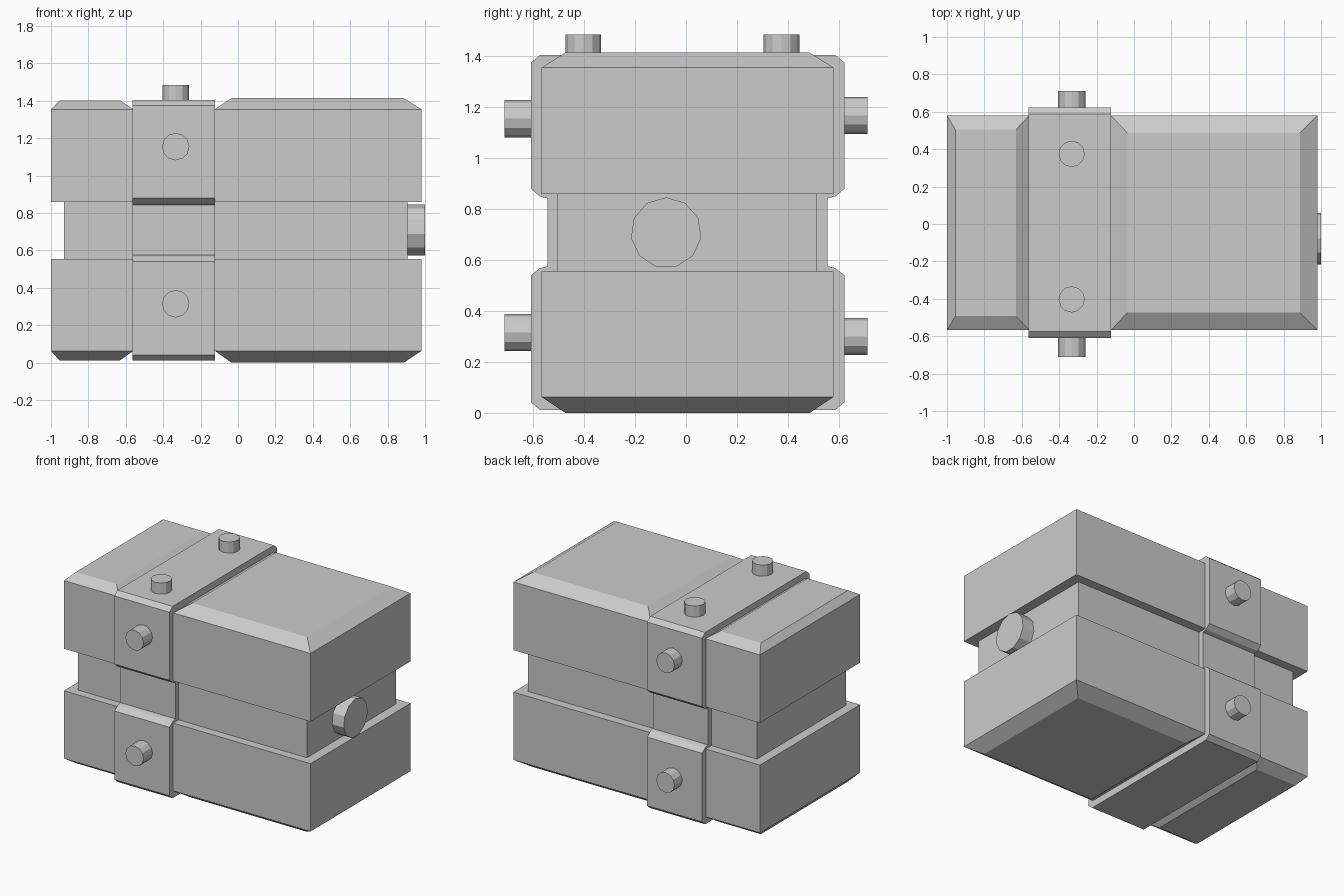
import bpy, bmesh
from math import sin, cos, pi
from mathutils import Vector

if "Cube" in bpy.data.objects:
    bpy.data.objects.remove(bpy.data.objects["Cube"])


def loft(name, rings):
    """Closed mesh skinned through equal-length point rings."""
    bm = bmesh.new()
    loops = [[bm.verts.new(p) for p in ring] for ring in rings]
    for a, b in zip(loops, loops[1:]):
        n = len(a)
        for i in range(n):
            bm.faces.new((a[i], a[(i + 1) % n], b[(i + 1) % n], b[i]))
    bm.faces.new(loops[0])
    bm.faces.new(loops[-1])
    bmesh.ops.recalc_face_normals(bm, faces=bm.faces)
    mesh = bpy.data.meshes.new(name)
    bm.to_mesh(mesh)
    bm.free()
    obj = bpy.data.objects.new(name, mesh)
    bpy.context.collection.objects.link(obj)
    return obj


def rect(x0, x1, y0, y1, z):
    return [(x0, y0, z), (x1, y0, z), (x1, y1, z), (x0, y1, z)]


def peg(name, start, end, radius, sides):
    start, end = Vector(start), Vector(end)
    axis = (end - start).normalized()
    up = Vector((0, 1, 0)) if abs(axis.z) > 0.5 else Vector((0, 0, 1))
    side = up.cross(axis)
    ring = [radius * (up * cos(2 * pi * i / sides) + side * sin(2 * pi * i / sides))
            for i in range(sides)]
    return loft(name, [[c + r for r in ring] for c in (start, end)])


Y0, Y1 = -0.568, 0.58

# Upper and lower blocks: (end name, outer x range, chamfered x range, y inset, far z offset)
ends = [("short", -1.0, -0.56, -0.955, -0.63, 0.075, 0.013),
        ("long", -0.123, 0.98, -0.035, 0.887, 0.094, 0.0)]
for label, x0, x1, cx0, cx1, inset, dz in ends:
    for level, inner, edge, cap in (("upper", 0.86, 1.355, 1.414 - dz),
                                    ("lower", 0.555, 0.063, dz)):
        loft(f"{level}_{label}_block",
             [rect(x0, x1, Y0, Y1, inner),
              rect(x0, x1, Y0, Y1, edge),
              rect(cx0, cx1, Y0 + inset, Y1 - inset, cap)])

# Recessed middle core
loft("middle_core", [rect(-0.93, 0.907, -0.506, 0.515, z) for z in (0.555, 0.86)])

# Raised band around the blocks, one waisted profile pulled along x
half = [(0.58, 0.012), (0.615, 0.042), (0.615, 0.54), (0.58, 0.568), (0.549, 0.576),
        (0.549, 0.842), (0.58, 0.85), (0.615, 0.88), (0.615, 1.375), (0.58, 1.404)]
profile = [(y + 0.007, z) for y, z in half] + [(0.006 - y, z) for y, z in reversed(half)]
loft("band", [[(x, y, z) for y, z in profile] for x in (-0.565, -0.123)])

# Pegs on the top, front and back of the band
PX = -0.333
for i, y in enumerate((-0.403, 0.375)):
    peg(f"top_peg_{i}", (PX, y, 1.38), (PX, y, 1.485), 0.07, 12)
for i, z in enumerate((0.315, 1.155)):
    peg(f"front_peg_{i}", (PX, -0.58, z), (PX, -0.712, z), 0.073, 12)
for i, z in enumerate((0.30, 1.168)):
    peg(f"back_peg_{i}", (PX, 0.59, z), (PX, 0.712, z), 0.073, 12)

# Large round button on the right end of the core
peg("end_button", (0.88, -0.078, 0.707), (1.0, -0.078, 0.707), 0.139, 11)
